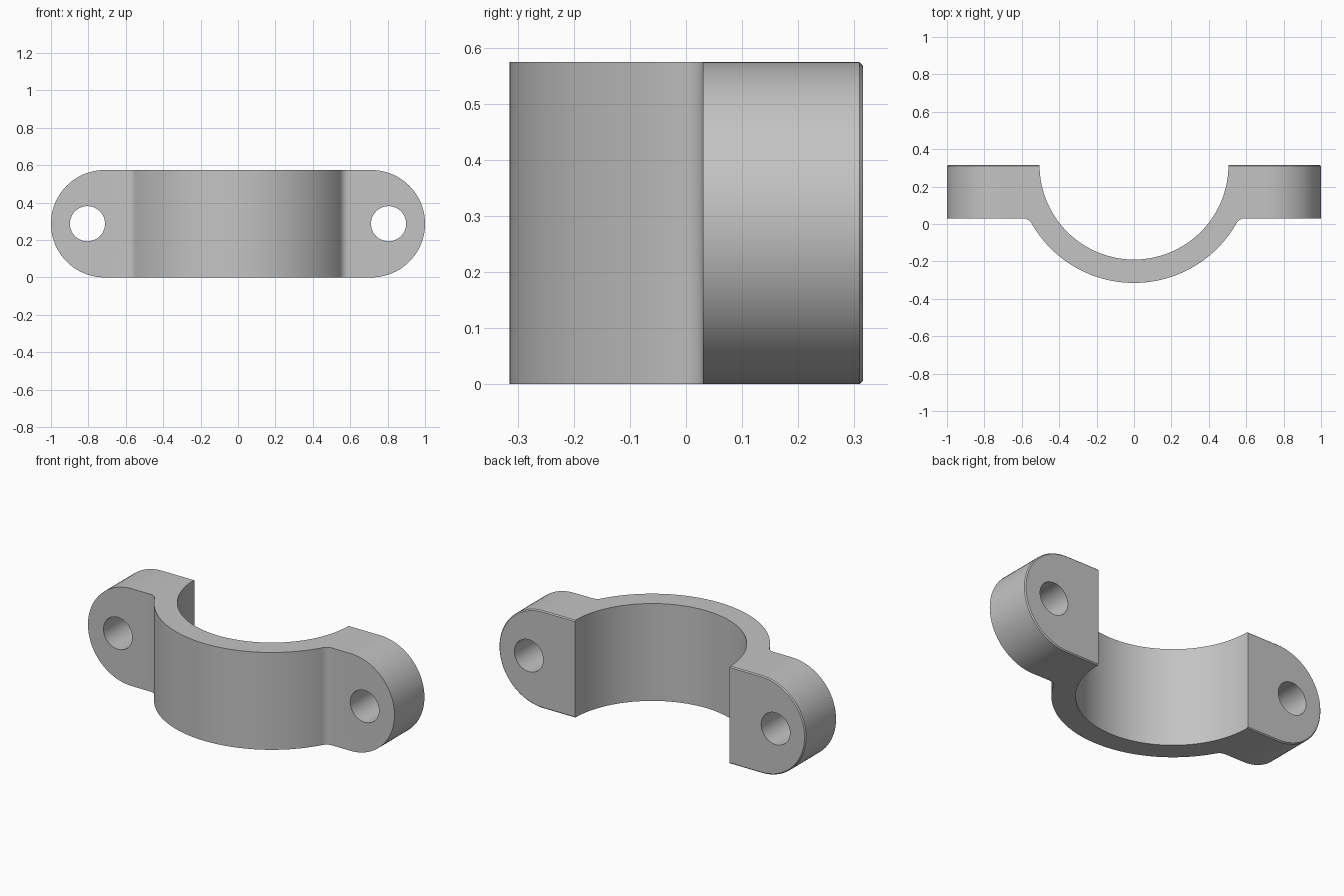
import bpy, bmesh, math
from math import cos, sin, pi
from mathutils import Vector

if "Cube" in bpy.data.objects:
    bpy.data.objects.remove(bpy.data.objects["Cube"])

HEIGHT = 0.574
MID = HEIGHT / 2
BACK, FLANGE_FRONT = 0.315, 0.03
R_IN, R_OUT, FILLET = 0.505, 0.63, 0.05
HOLE_X, HOLE_R = 0.805, 0.094
CHAMFER = 0.006


def arc(cx, cy, r, a0, a1, n):
    return [(cx + r * cos(a0 + (a1 - a0) * i / n), cy + r * sin(a0 + (a1 - a0) * i / n))
            for i in range(n + 1)]


def loft(name, rings):
    """Closed solid joining equally sized rings of 3D points."""
    bm = bmesh.new()
    loops = [[bm.verts.new(p) for p in ring] for ring in rings]
    for a, b in zip(loops, loops[1:]):
        for i in range(len(a)):
            j = (i + 1) % len(a)
            bm.faces.new((a[i], a[j], b[j], b[i]))
    bm.faces.new(loops[0])
    bm.faces.new(loops[-1])
    bmesh.ops.recalc_face_normals(bm, faces=bm.faces)
    mesh = bpy.data.meshes.new(name)
    bm.to_mesh(mesh)
    bm.free()
    obj = bpy.data.objects.new(name, mesh)
    bpy.context.collection.objects.link(obj)
    return obj


def boolean(obj, cutter, operation):
    cutter.hide_render = True
    mod = obj.modifiers.new(operation, 'BOOLEAN')
    mod.operation, mod.object, mod.solver = operation, cutter, 'EXACT'
    bpy.context.view_layer.objects.active = obj
    bpy.ops.object.modifier_apply(modifier=mod.name)
    bpy.data.objects.remove(cutter)


# Clamp plan: half ring, filleted into a straight flange on each side
fillet_y = FLANGE_FRONT - FILLET
fillet_x = math.sqrt((R_OUT + FILLET) ** 2 - (BACK - fillet_y) ** 2)
tangent = math.atan2(fillet_y - BACK, fillet_x)
outer = arc(0, BACK, R_OUT, -pi / 2, tangent, 32)
fillet = arc(fillet_x, fillet_y, FILLET, tangent + pi, pi / 2, 8)
right_outer = outer + fillet[1:] + [(1.1, FLANGE_FRONT), (1.1, BACK + 0.1)]
left_outer = [(-x, y) for x, y in reversed(right_outer[1:])]
inner = [(-R_IN, BACK + 0.1)] + arc(0, BACK, R_IN, pi, 2 * pi, 80) + [(R_IN, BACK + 0.1)]
plan = right_outer + inner[::-1] + left_outer
clamp = loft("clamp_half", [[(x, y, z) for x, y in plan] for z in (-0.1, HEIGHT + 0.1)])


# Round-ended envelope with a fine chamfer around the back edge
def stadium(y, inset):
    r, c = MID - inset, 1 - MID
    pts = arc(c, MID, r, -pi / 2, pi / 2, 40) + arc(-c, MID, r, pi / 2, 3 * pi / 2, 40)
    return [(x, y, z) for x, z in pts]


envelope = loft("envelope_cutter", [stadium(-0.5, 0), stadium(BACK - CHAMFER, 0),
                                    stadium(BACK, CHAMFER)])
boolean(clamp, envelope, 'INTERSECT')

# Bolt holes through both flanges
for side in (-1, 1):
    circle = arc(side * HOLE_X, MID, HOLE_R, 0, 2 * pi, 48)[:-1]
    hole = loft("hole_cutter", [[(x, y, z) for x, z in circle] for y in (-0.2, 0.6)])
    boolean(clamp, hole, 'DIFFERENCE')

# Plain grey finish
grey = bpy.data.materials.new("plain_grey")
grey.use_nodes = True
colour = (0.55, 0.55, 0.55, 1)
grey.diffuse_color = colour
grey.node_tree.nodes["Principled BSDF"].inputs["Base Color"].default_value = colour
clamp.data.materials.clear()
clamp.data.materials.append(grey)

# Smooth curves, crisp edges
bpy.ops.object.select_all(action='DESELECT')
clamp.select_set(True)
bpy.context.view_layer.objects.active = clamp
bpy.ops.object.shade_smooth_by_angle(angle=math.radians(25))
